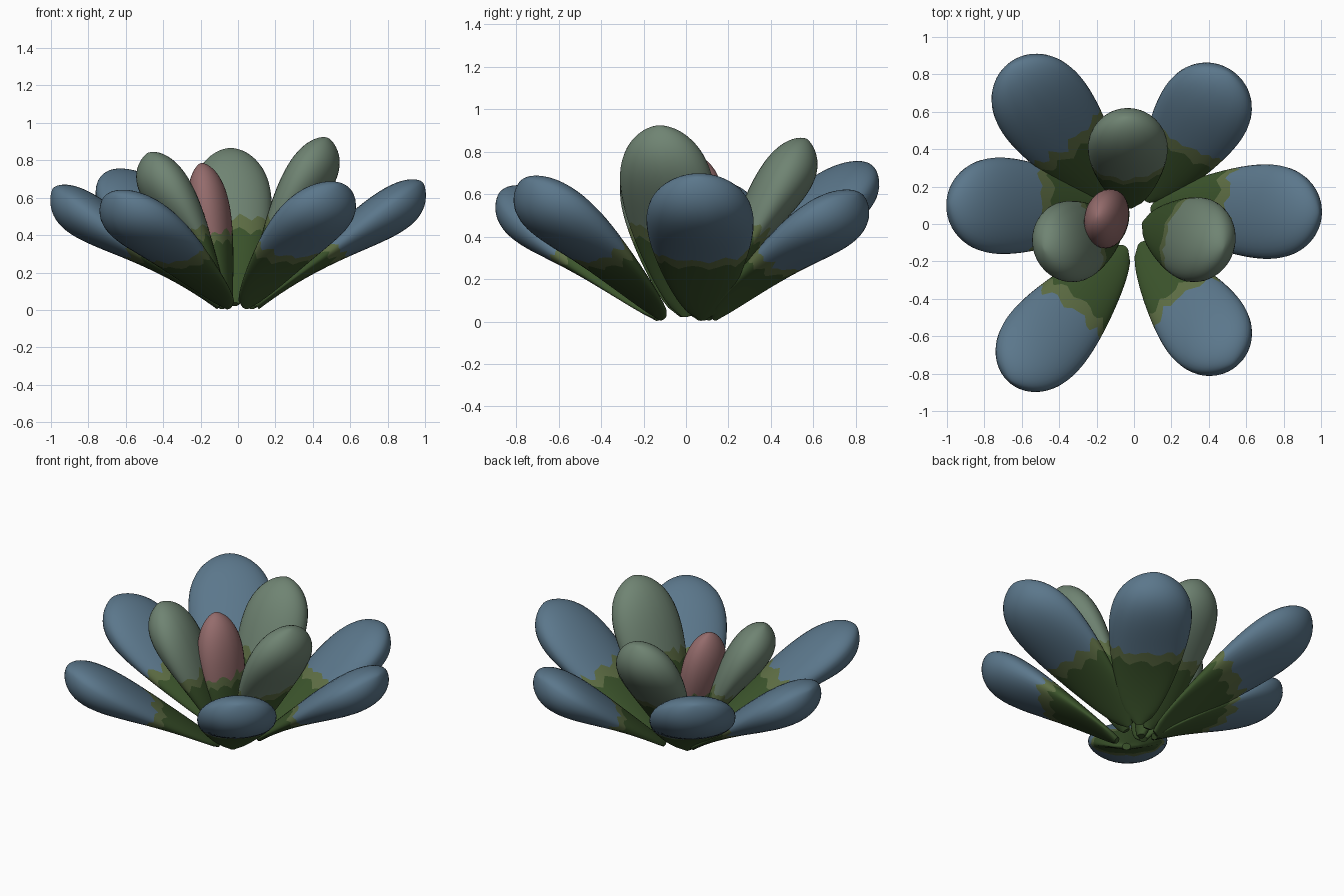
import bpy
import bmesh
import math
import random
from mathutils import Vector

random.seed(4)
cube = bpy.data.objects.get("Cube")
if cube:
    bpy.data.objects.remove(cube, do_unlink=True)


def make_material(name, rgb):
    mat = bpy.data.materials.new(name)
    mat.use_nodes = True
    color = (*rgb, 1.0)
    mat.diffuse_color = color
    mat.node_tree.nodes["Principled BSDF"].inputs["Base Color"].default_value = color
    return mat


leaf_green = make_material("leaf green", (0.045, 0.09, 0.025))
olive = make_material("olive fringe", (0.115, 0.16, 0.06))
blue = make_material("dusty blue", (0.105, 0.185, 0.26))
sage = make_material("sage", (0.16, 0.23, 0.17))
rose = make_material("dusty rose", (0.30, 0.15, 0.15))

COLUMNS = 36
BASE_RINGS, FRINGE_RINGS, TIP_RINGS = 10, 2, 22


def swell(t, rise, taper, fall):
    """Bulge that grows from the base and closes at the tip."""
    return t ** rise * max(0.0, 1 - t ** taper) ** fall


def peak(*shape):
    return max(swell(i / 100, *shape) for i in range(101))


def make_petal(name, base, tip, half_width, top, belly, taper, color):
    base, tip = Vector(base), Vector(tip)
    along = (tip - base).normalized()
    across = along.cross(Vector((0, 0, 1))).normalized()
    normal = across.cross(along)

    # Width, upper bulge and lower bulge along the petal
    wide = (0.6, taper, 0.6)
    upper = (1.0, taper, 0.6)
    lower = (2.0 if belly > top else 1.0, taper, 0.7)
    peaks = [peak(*s) for s in (wide, upper, lower)]

    def point(t, angle):
        w = half_width * swell(t, *wide) / peaks[0] + 0.025 * (1 - t)
        if math.sin(angle) > 0:
            h = top * swell(t, *upper) / peaks[1]
        else:
            h = belly * swell(t, *lower) / peaks[2]
        h += 0.02 * (1 - t)
        return (base + (tip - base) * t + across * w * math.cos(angle)
                + normal * h * math.sin(angle))

    # Each column follows the ragged colour borders, so they are real edges
    bm = bmesh.new()
    columns = []
    for j in range(COLUMNS):
        angle = math.tau * j / COLUMNS
        tooth = abs((j % 4) - 2) / 2
        green_end = 0.41 + 0.04 * tooth + random.uniform(-0.01, 0.01)
        fringe_end = green_end + 0.07 + random.uniform(-0.02, 0.02)
        ts = [green_end * i / BASE_RINGS for i in range(BASE_RINGS)]
        ts += [green_end + (fringe_end - green_end) * i / FRINGE_RINGS
               for i in range(FRINGE_RINGS)]
        ts += [fringe_end + (1 - fringe_end) * math.sin(math.pi / 2 * i / TIP_RINGS)
               for i in range(TIP_RINGS)]
        columns.append([bm.verts.new(point(t, angle)) for t in ts])
    end = bm.verts.new(tip)

    for j in range(COLUMNS):
        a, b = columns[j], columns[(j + 1) % COLUMNS]
        for i in range(len(a) - 1):
            face = bm.faces.new((a[i], b[i], b[i + 1], a[i + 1]))
            face.material_index = (i >= BASE_RINGS) + (i >= BASE_RINGS + FRINGE_RINGS)
        bm.faces.new((a[-1], b[-1], end)).material_index = 2
    bm.faces.new([c[0] for c in reversed(columns)])
    bmesh.ops.recalc_face_normals(bm, faces=bm.faces)

    mesh = bpy.data.meshes.new(name)
    bm.to_mesh(mesh)
    bm.free()
    for mat in (leaf_green, olive, color):
        mesh.materials.append(mat)
    for poly in mesh.polygons:
        poly.use_smooth = len(poly.vertices) < 5
    obj = bpy.data.objects.new(name, mesh)
    bpy.context.collection.objects.link(obj)


# Outer ring: base, tip, half width
outer = {
    "left": ((0.10, 0.08, 0.02), (0.99, 0.06, 0.68), 0.245),
    "back_left": ((0.07, 0.13, 0.02), (0.51, 0.81, 0.60), 0.24),
    "back_right": ((-0.08, 0.10, 0.02), (-0.66, 0.85, 0.74), 0.25),
    "right": ((-0.10, 0.07, 0.02), (-0.99, 0.11, 0.65), 0.25),
    "front_right": ((-0.05, -0.13, 0.02), (-0.66, -0.84, 0.62), 0.23),
    "front_left": ((0.04, -0.11, 0.02), (0.53, -0.75, 0.67), 0.23),
}
for side, (base, tip, width) in outer.items():
    make_petal("outer_petal_" + side, base, tip, width, 0.10, 0.14, 5, blue)

# Inner ring
inner = {
    "left": ((0.06, 0.00, 0.03), (0.48, -0.13, 0.92), 0.22),
    "back": ((-0.02, 0.10, 0.03), (-0.04, 0.57, 0.86), 0.205),
    "right": ((-0.08, -0.01, 0.03), (-0.48, -0.14, 0.84), 0.21),
}
for side, (base, tip, width) in inner.items():
    make_petal("inner_petal_" + side, base, tip, width, 0.12, 0.125, 4, sage)

# Central bud
make_petal("center_bud", (-0.05, 0.01, 0.03), (-0.20, 0.04, 0.785),
           0.15, 0.10, 0.10, 3, rose)
